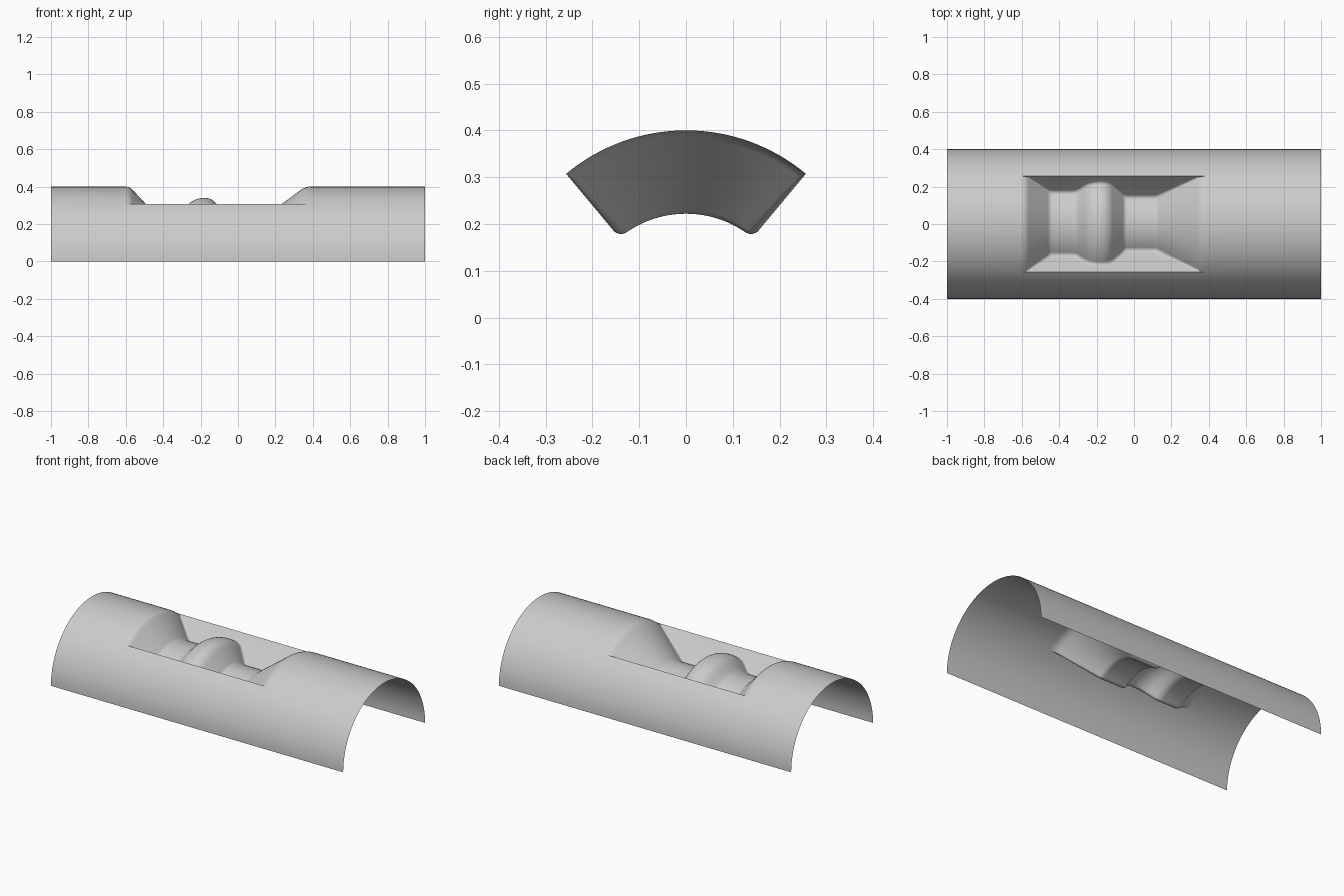
import bpy, bmesh
from math import sin, cos, pi, radians
from mathutils import Vector

cube = bpy.data.objects.get("Cube")
if cube:
    bpy.data.objects.remove(cube, do_unlink=True)

RADIUS = 0.4
HALF_ANGLE = radians(39.8)      # pocket walls lie on these radial planes
FILLET = 0.02

grey = bpy.data.materials.new("plain grey")
grey.use_nodes = True
colour = (0.6, 0.6, 0.6, 1)
grey.diffuse_color = colour
grey.node_tree.nodes["Principled BSDF"].inputs["Base Color"].default_value = colour

# Radius profile along the axis: x, radius, corner rounding length
PROFILE = [(-1, 0.4, 0), (-0.58, 0.4, 0.025), (-0.45, 0.262, 0.015),
           (-0.31, 0.262, 0.025), (-0.235, 0.336, 0.045),
           (-0.14, 0.342, 0.045), (-0.05, 0.222, 0.015),
           (0.12, 0.222, 0.015), (0.36, 0.4, 0.03), (1, 0.4, 0)]


def rounded(profile, steps=8):
    """Replace each corner of the profile by a short curve."""
    pts = [Vector(p[:2]) for p in profile]
    out = [pts[0]]
    for i in range(1, len(pts) - 1):
        size = profile[i][2]
        a = pts[i] + (pts[i - 1] - pts[i]).normalized() * size
        b = pts[i] + (pts[i + 1] - pts[i]).normalized() * size
        for k in range(steps + 1):
            t = k / steps
            out.append(a * (1 - t) ** 2 + pts[i] * 2 * t * (1 - t) + b * t * t)
    return out + [pts[-1]]


def section(r):
    """Half shell section with the pocket sunk to radius r, as (radius, angle)."""
    f = min(FILLET, (RADIUS - r) / 2)
    side = [(RADIUS, pi / 2 + (HALF_ANGLE - pi / 2) * k / 20) for k in range(21)]
    for k in range(9):                                  # wall to floor fillet
        t = pi / 2 * k / 8
        side.append((r + f * (1 - sin(t)), HALF_ANGLE - f * (1 - cos(t)) / r))
    edge = side[-1][1]
    floor = [(r, edge * (1 - k / 16)) for k in range(1, 32)]
    return [(q, -a) for q, a in side] + [(q, -a) for q, a in floor] + side[::-1]


# Half tube with sunken pocket, lofted along x
bm = bmesh.new()
rows = [[bm.verts.new((p.x, r * sin(a), r * cos(a))) for r, a in section(p.y)]
        for p in rounded(PROFILE)]
for row, nxt in zip(rows, rows[1:]):
    for j in range(len(row) - 1):
        bm.faces.new((row[j], nxt[j], nxt[j + 1], row[j + 1]))
bmesh.ops.remove_doubles(bm, verts=bm.verts, dist=1e-5)
bmesh.ops.dissolve_degenerate(bm, edges=bm.edges, dist=1e-5)

mesh = bpy.data.meshes.new("half_tube_with_pocket")
bm.to_mesh(mesh)
bm.free()
mesh.materials.append(grey)
tube = bpy.data.objects.new("half_tube_with_pocket", mesh)
bpy.context.collection.objects.link(tube)

bpy.ops.object.select_all(action='DESELECT')
tube.select_set(True)
bpy.context.view_layer.objects.active = tube
bpy.ops.object.shade_smooth_by_angle(angle=radians(35))
